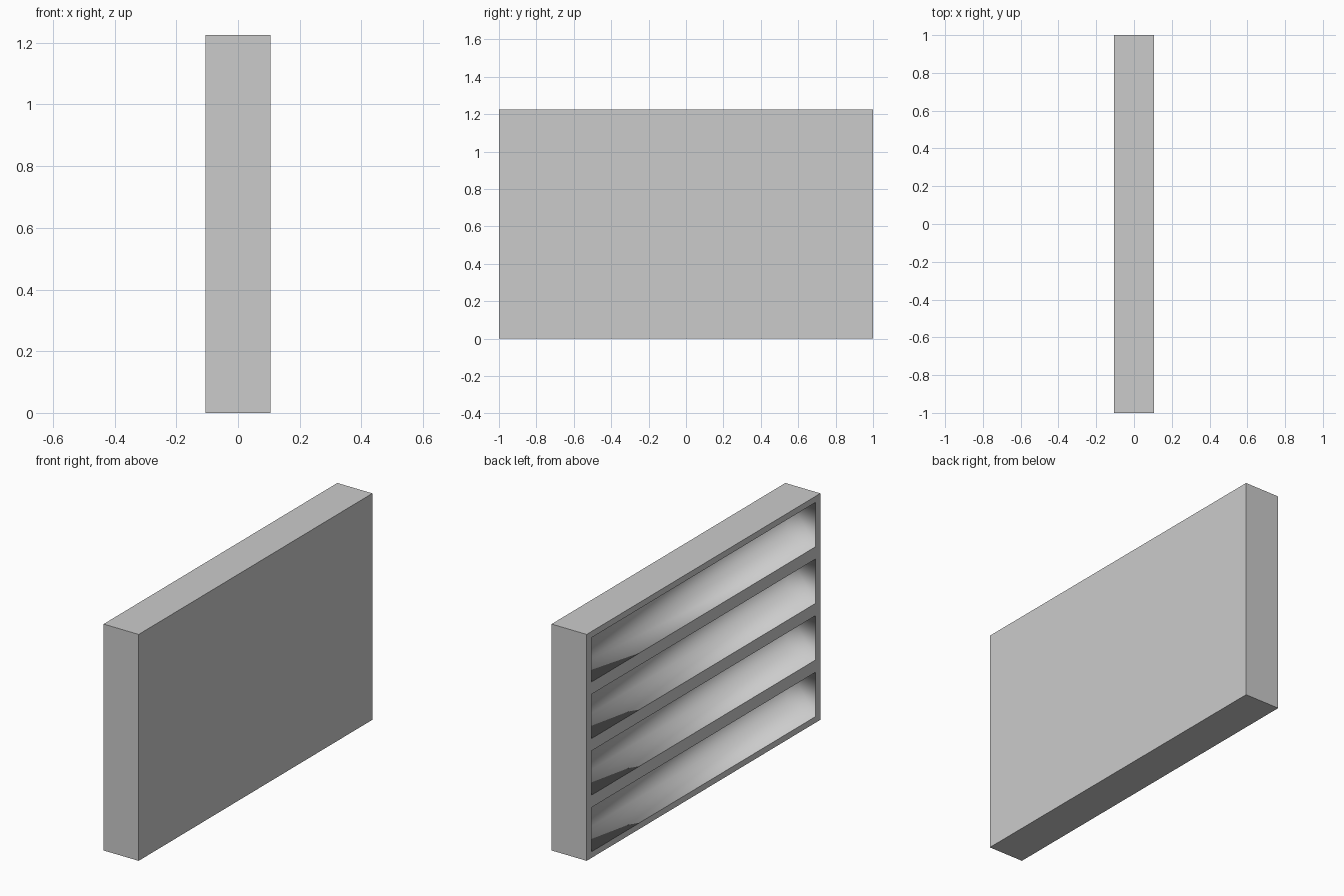
import bpy, bmesh

if "Cube" in bpy.data.objects:
    bpy.data.objects.remove(bpy.data.objects["Cube"])

W, L, H = 0.21, 2.0, 1.226      # depth, length, height
ROWS = 4
PITCH = H / ROWS
HALF_H = 0.12                   # half height of each opening
HALF_L = 0.96                   # half length of each opening
DEPTH = 0.17                    # depth of each bay


def box(bm, x0, x1, y0, y1, z0, z1):
    res = bmesh.ops.create_cube(bm, size=1)
    for v in res["verts"]:
        v.co = ((x0 + x1) / 2 + v.co.x * (x1 - x0),
                (y0 + y1) / 2 + v.co.y * (y1 - y0),
                (z0 + z1) / 2 + v.co.z * (z1 - z0))


def mesh_object(name, bm):
    me = bpy.data.meshes.new(name)
    bm.to_mesh(me)
    bm.free()
    ob = bpy.data.objects.new(name, me)
    bpy.context.collection.objects.link(ob)
    return ob


# solid case
bm = bmesh.new()
box(bm, -W / 2, W / 2, -L / 2, L / 2, 0, H)
case = mesh_object("shelf_case", bm)

# four long bays cut into the -x face
bm = bmesh.new()
for row in range(ROWS):
    zc = (row + 0.5) * PITCH
    box(bm, -W / 2 - 0.05, -W / 2 + DEPTH, -HALF_L, HALF_L, zc - HALF_H, zc + HALF_H)
cutter = mesh_object("bay_cutter", bm)
cutter.hide_render = True

mod = case.modifiers.new("bays", "BOOLEAN")
mod.operation = "DIFFERENCE"
mod.solver = "EXACT"
mod.object = cutter
bpy.context.view_layer.objects.active = case
case.select_set(True)
bpy.ops.object.modifier_apply(modifier=mod.name)
bpy.data.objects.remove(cutter)

# bays shade softly inside, all outer and opening edges stay sharp
bm = bmesh.new()
bm.from_mesh(case.data)
for f in bm.faces:
    c = f.calc_center_median()
    f.smooth = abs(c.y) < L / 2 - 0.01 and 0.01 < c.z < H - 0.01 and abs(c.x) < W / 2 - 0.001
for e in bm.edges:
    e.smooth = all(f.smooth for f in e.link_faces)
bm.to_mesh(case.data)
bm.free()
